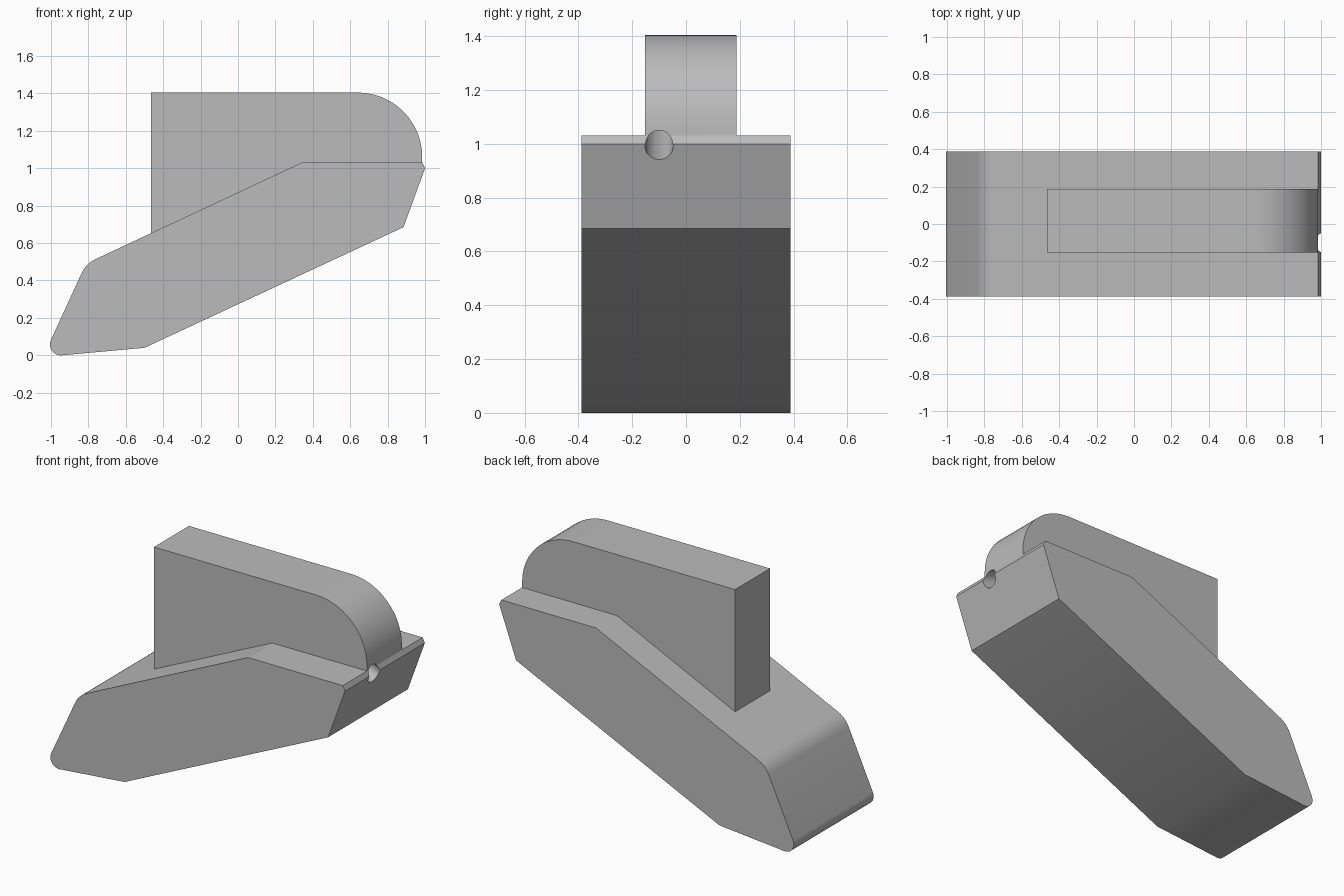
import bpy, bmesh, math
from mathutils import Vector

cube = bpy.data.objects.get("Cube")
if cube:
    bpy.data.objects.remove(cube, do_unlink=True)

grey = bpy.data.materials.new("plain_grey")
grey.use_nodes = True
grey.diffuse_color = (0.5, 0.5, 0.5, 1)
grey.node_tree.nodes["Principled BSDF"].inputs["Base Color"].default_value = (0.5, 0.5, 0.5, 1)


def rounded(corners, steps=12):
    """Turn (x, z, radius) corners into an outline with filleted corners."""
    outline = []
    for i, (x, z, radius) in enumerate(corners):
        p = Vector((x, z))
        if radius == 0:
            outline.append(p)
            continue
        a = (Vector(corners[i - 1][:2]) - p).normalized()
        b = (Vector(corners[(i + 1) % len(corners)][:2]) - p).normalized()
        half = a.angle(b) / 2
        centre = p + (a + b).normalized() * radius / math.sin(half)
        start = p + a * radius / math.tan(half) - centre
        end = p + b * radius / math.tan(half) - centre
        sweep = start.angle(end)
        for k in range(steps + 1):
            t = k / steps
            outline.append(centre + (start * math.sin((1 - t) * sweep)
                                     + end * math.sin(t * sweep)) / math.sin(sweep))
    return outline


def extrude_profile(name, corners, y0, y1):
    bm = bmesh.new()
    face = bm.faces.new([bm.verts.new((p.x, y0, p.y)) for p in rounded(corners)])
    moved = bmesh.ops.extrude_face_region(bm, geom=[face])["geom"]
    bmesh.ops.translate(bm, vec=(0, y1 - y0, 0),
                        verts=[g for g in moved if isinstance(g, bmesh.types.BMVert)])
    bmesh.ops.recalc_face_normals(bm, faces=bm.faces)
    mesh = bpy.data.meshes.new(name)
    bm.to_mesh(mesh)
    bm.free()
    mesh.materials.append(grey)
    obj = bpy.data.objects.new(name, mesh)
    bpy.context.collection.objects.link(obj)
    return obj


# Slanted body with a rounded toe and heel
body = extrude_profile("slanted_body", [
    (-1.042, -0.009, 0.058), (-0.5, 0.04, 0), (0.885, 0.685, 0), (1, 1, 0),
    (0.985, 1.03, 0), (0.34, 1.03, 0), (-0.813, 0.49, 0.15)], -0.388, 0.388)

# Upright fin with one large rounded corner, sunk slightly into the body
fin = extrude_profile("upright_fin", [
    (-0.465, 0.6, 0), (0.3, 0.95, 0), (0.985, 1, 0),
    (0.985, 1.405, 0.345), (-0.465, 1.405, 0)], -0.153, 0.187)

# Round bore running square to the sloping end face
inward = Vector((-0.94, 0, 0.34)).normalized()
length = 0.7
bpy.ops.mesh.primitive_cylinder_add(
    vertices=32, radius=0.052, depth=length,
    location=Vector((0.99, -0.1, 0.993)) + inward * (length / 2 - 0.2),
    rotation=inward.to_track_quat('Z', 'Y').to_euler())
cutter = bpy.context.object
cutter.name = "bore_cutter"
cutter.data.materials.append(grey)
cutter.hide_render = True

for obj in (body, fin):
    bpy.ops.object.select_all(action='DESELECT')
    obj.select_set(True)
    bpy.context.view_layer.objects.active = obj
    cut = obj.modifiers.new("bore", 'BOOLEAN')
    cut.operation = 'DIFFERENCE'
    cut.solver = 'EXACT'
    cut.object = cutter
    bpy.ops.object.modifier_apply(modifier=cut.name)
    bpy.ops.object.shade_smooth_by_angle(angle=math.radians(20))

bpy.data.objects.remove(cutter, do_unlink=True)
